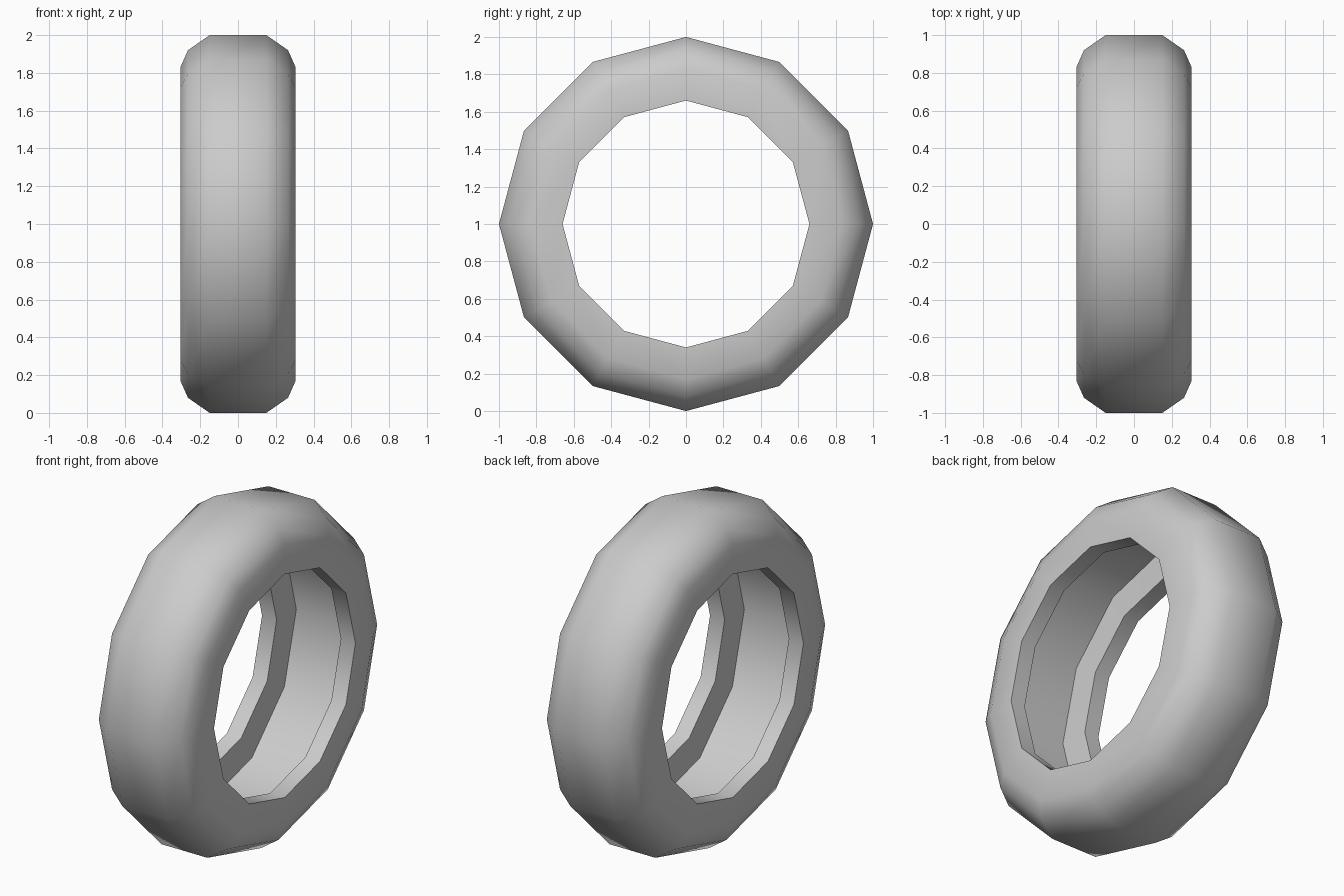
import bpy
import math

cube = bpy.data.objects.get("Cube")
if cube:
    bpy.data.objects.remove(cube, do_unlink=True)

SIDES = 12

# One half of the cross-section as (x, radius): tread, shoulder, sidewall, lip, inner wall
half = [(0.15, 1.0), (0.265, 0.92), (0.305, 0.83),
        (0.305, 0.66), (0.21, 0.66), (0.20, 0.83)]
profile = half + [(-x, r) for x, r in reversed(half)]
count = len(profile)

# Spin the closed cross-section around the x axis
verts, faces = [], []
for s in range(SIDES):
    angle = 2 * math.pi * s / SIDES
    for x, r in profile:
        verts.append((x, r * math.sin(angle), 1 + r * math.cos(angle)))
    t = (s + 1) % SIDES
    for i in range(count):
        j = (i + 1) % count
        faces.append((s * count + i, s * count + j,
                      t * count + j, t * count + i))

mesh = bpy.data.meshes.new("tyre")
mesh.from_pydata(verts, [], faces)
tyre = bpy.data.objects.new("tyre", mesh)
bpy.context.collection.objects.link(tyre)

# Grey rubber
rubber = bpy.data.materials.new("grey rubber")
rubber.use_nodes = True
colour = (0.6, 0.6, 0.6, 1)
rubber.diffuse_color = colour
rubber.node_tree.nodes["Principled BSDF"].inputs["Base Color"].default_value = colour
mesh.materials.append(rubber)

# Consistent outward normals, smooth tread, sharp lips
bpy.ops.object.select_all(action="DESELECT")
tyre.select_set(True)
bpy.context.view_layer.objects.active = tyre
bpy.ops.object.mode_set(mode="EDIT")
bpy.ops.mesh.select_all(action="SELECT")
bpy.ops.mesh.normals_make_consistent(inside=False)
bpy.ops.object.mode_set(mode="OBJECT")
bpy.ops.object.shade_smooth_by_angle(angle=math.radians(45))
